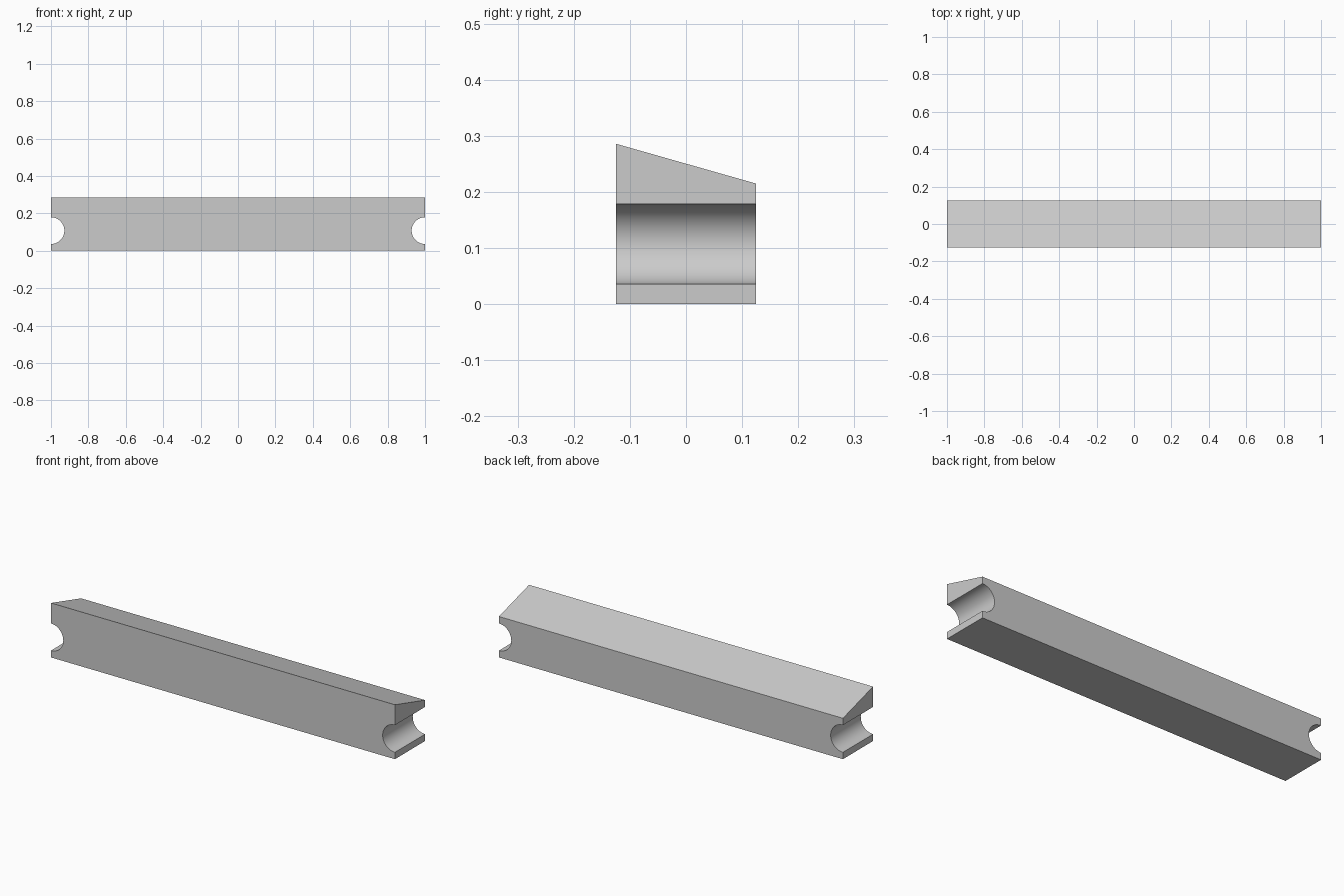
import bpy
import bmesh
from math import sin, cos, pi, radians

cube = bpy.data.objects.get("Cube")
if cube:
    bpy.data.objects.remove(cube, do_unlink=True)

HALF_LENGTH, HALF_DEPTH = 1.0, 0.125
FRONT_HEIGHT, BACK_HEIGHT = 0.286, 0.215
GROOVE_Z, GROOVE_RADIUS, SEGMENTS = 0.1075, 0.0715, 32

# Plain grey finish
grey = bpy.data.materials.new("plain_grey")
grey.use_nodes = True
colour = (0.6, 0.6, 0.6, 1)
grey.diffuse_color = colour
grey.node_tree.nodes["Principled BSDF"].inputs["Base Color"].default_value = colour


def end_profile(height):
    """Right-hand end from bottom to top, with its half-round groove."""
    arc = [(HALF_LENGTH - GROOVE_RADIUS * cos(a), GROOVE_Z + GROOVE_RADIUS * sin(a))
           for a in (pi * (i / SEGMENTS - 0.5) for i in range(SEGMENTS + 1))]
    return [(HALF_LENGTH, 0)] + arc + [(HALF_LENGTH, height)]


def outline(bm, y, height):
    """Full outline: the right end, then the same end mirrored."""
    right = end_profile(height)
    left = [(-x, z) for x, z in reversed(right)]
    return [bm.verts.new((x, y, z)) for x, z in right + left]


# Grooved bar with a top sloping down to the back
bm = bmesh.new()
front = outline(bm, -HALF_DEPTH, FRONT_HEIGHT)
back = outline(bm, HALF_DEPTH, BACK_HEIGHT)
bm.faces.new(front)
bm.faces.new(list(reversed(back)))
for i in range(len(front)):
    j = (i + 1) % len(front)
    bm.faces.new((front[j], front[i], back[i], back[j]))
bmesh.ops.recalc_face_normals(bm, faces=bm.faces)

mesh = bpy.data.meshes.new("grooved_bar")
bm.to_mesh(mesh)
bm.free()
mesh.materials.append(grey)
bar = bpy.data.objects.new("grooved_bar", mesh)
bpy.context.collection.objects.link(bar)

# Smooth grooves, crisp edges
bpy.ops.object.select_all(action="DESELECT")
bar.select_set(True)
bpy.context.view_layer.objects.active = bar
bpy.ops.object.shade_smooth_by_angle(angle=radians(30))
